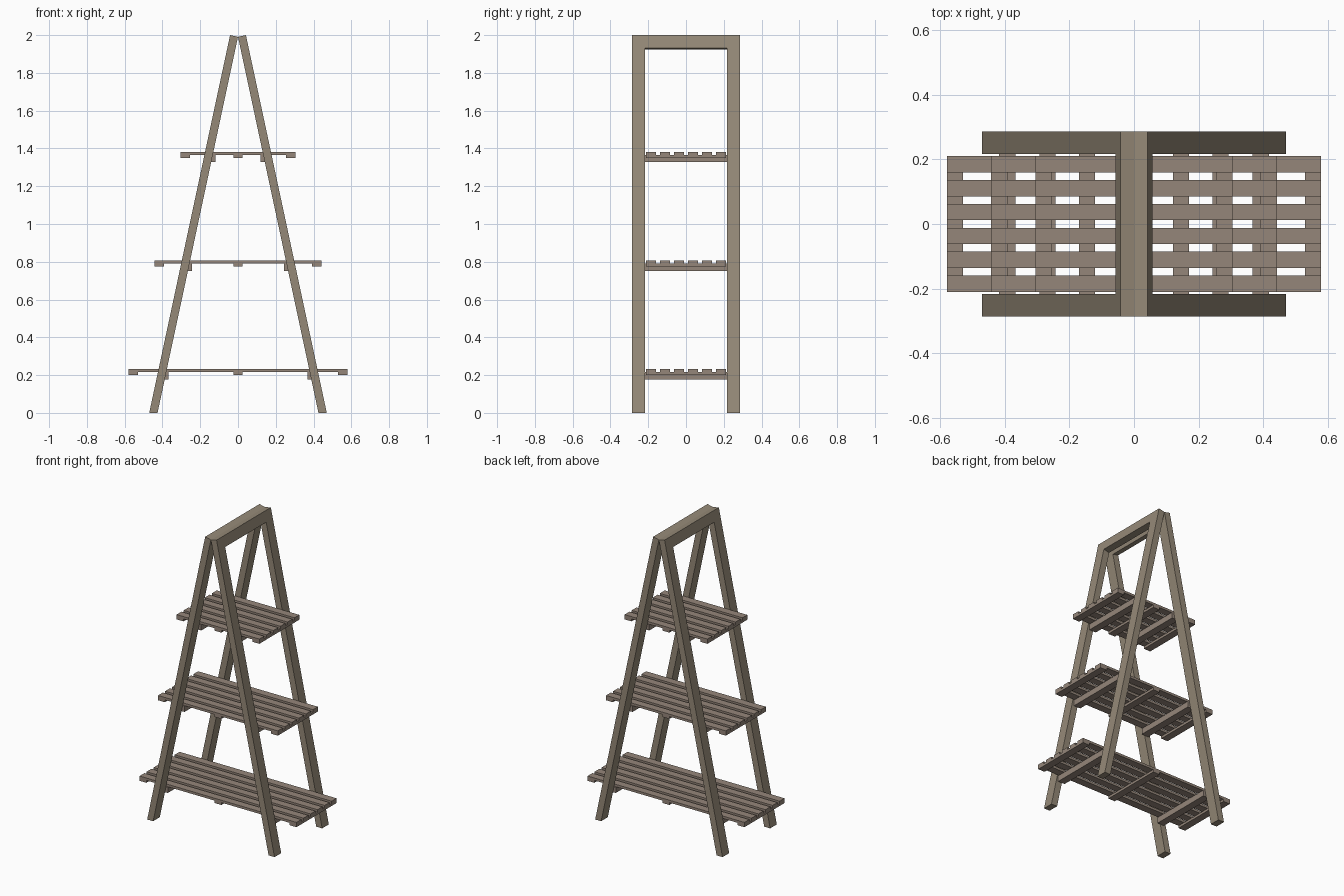
import bpy
import bmesh
from mathutils import Vector

cube = bpy.data.objects.get("Cube")
if cube:
    bpy.data.objects.remove(cube, do_unlink=True)


def make_material(name, colour):
    mat = bpy.data.materials.new(name)
    mat.use_nodes = True
    mat.diffuse_color = (*colour, 1)
    mat.node_tree.nodes["Principled BSDF"].inputs["Base Color"].default_value = (*colour, 1)
    return mat


frame_wood = make_material("frame_wood", (0.30, 0.25, 0.185))
shelf_wood = make_material("shelf_wood", (0.30, 0.24, 0.195))


def finish(name, bm, mat):
    bmesh.ops.recalc_face_normals(bm, faces=bm.faces)
    mesh = bpy.data.meshes.new(name)
    bm.to_mesh(mesh)
    bm.free()
    mesh.materials.append(mat)
    obj = bpy.data.objects.new(name, mesh)
    bpy.context.collection.objects.link(obj)
    return obj


def box(name, centre, size, mat):
    bm = bmesh.new()
    bmesh.ops.create_cube(bm, size=1)
    for v in bm.verts:
        v.co = Vector(c * s for c, s in zip(v.co, size))
    obj = finish(name, bm, mat)
    obj.location = centre
    return obj


# Leaning frames: a U outline given thickness, feet cut level with the floor
FOOT, HEAD = 0.47, 0.042        # outer x at the floor and at the top
HALF_DEPTH, POST, RAIL = 0.286, 0.07, 0.07
along = Vector((HEAD - FOOT, 0, 2)).normalized()
inward = Vector((-along.z, 0, along.x))
thickness = HEAD / along.z


def frame(name, side):
    inner = HALF_DEPTH - POST
    top = Vector((HEAD, 0, 2))
    length = 2 / along.z
    outline = [(-HALF_DEPTH, length), (-HALF_DEPTH, 0), (HALF_DEPTH, 0),
               (HALF_DEPTH, length), (inner, length), (inner, RAIL),
               (-inner, RAIL), (-inner, length)]
    bm = bmesh.new()
    verts = [bm.verts.new(top - along * d + Vector((0, y, 0))) for y, d in outline]
    face = bm.faces.new(verts)
    new = bmesh.ops.extrude_face_region(bm, geom=[face])["geom"]
    bmesh.ops.translate(bm, vec=inward * thickness,
                        verts=[g for g in new if isinstance(g, bmesh.types.BMVert)])
    for v in bm.verts:
        if v.co.z < 0.1:        # slide the foot along the post to the floor
            v.co -= along * (v.co.z / along.z)
        v.co.x *= side
    finish(name, bm, frame_wood)


frame("left_frame", 1)
frame("right_frame", -1)

# Slatted shelves: slats, battens beneath, and deeper bearers between posts
SLAT, BATTEN_DROP, BEARER_DROP = 0.016, 0.032, 0.055
SHELF_HALF, SLAT_WIDTH, STRIP = 0.211, 0.051, 0.05
levels = {"lower": (0.232, 0.579, 0.367),
          "middle": (0.806, 0.442, 0.243),
          "upper": (1.382, 0.305, 0.120)}

for level, (top, half, bearer) in levels.items():
    pitch = (2 * SHELF_HALF - SLAT_WIDTH) / 5
    for i in range(6):
        box(f"{level}_slat_{i + 1}", (0, (i - 2.5) * pitch, top - SLAT / 2),
            (2 * half, SLAT_WIDTH, SLAT), shelf_wood)

    batten_z = top - (SLAT + BATTEN_DROP) / 2
    for name, x in (("left", half - STRIP / 2), ("centre", 0), ("right", STRIP / 2 - half)):
        box(f"{level}_{name}_batten", (x, 0, batten_z),
            (STRIP, 2 * SHELF_HALF, BATTEN_DROP - SLAT), shelf_wood)

    bearer_z = top - (SLAT + BEARER_DROP) / 2
    for name, side in (("left", 1), ("right", -1)):
        box(f"{level}_{name}_bearer", (side * (bearer + STRIP / 2), 0, bearer_z),
            (STRIP, 2 * (HALF_DEPTH - POST), BEARER_DROP - SLAT), shelf_wood)
